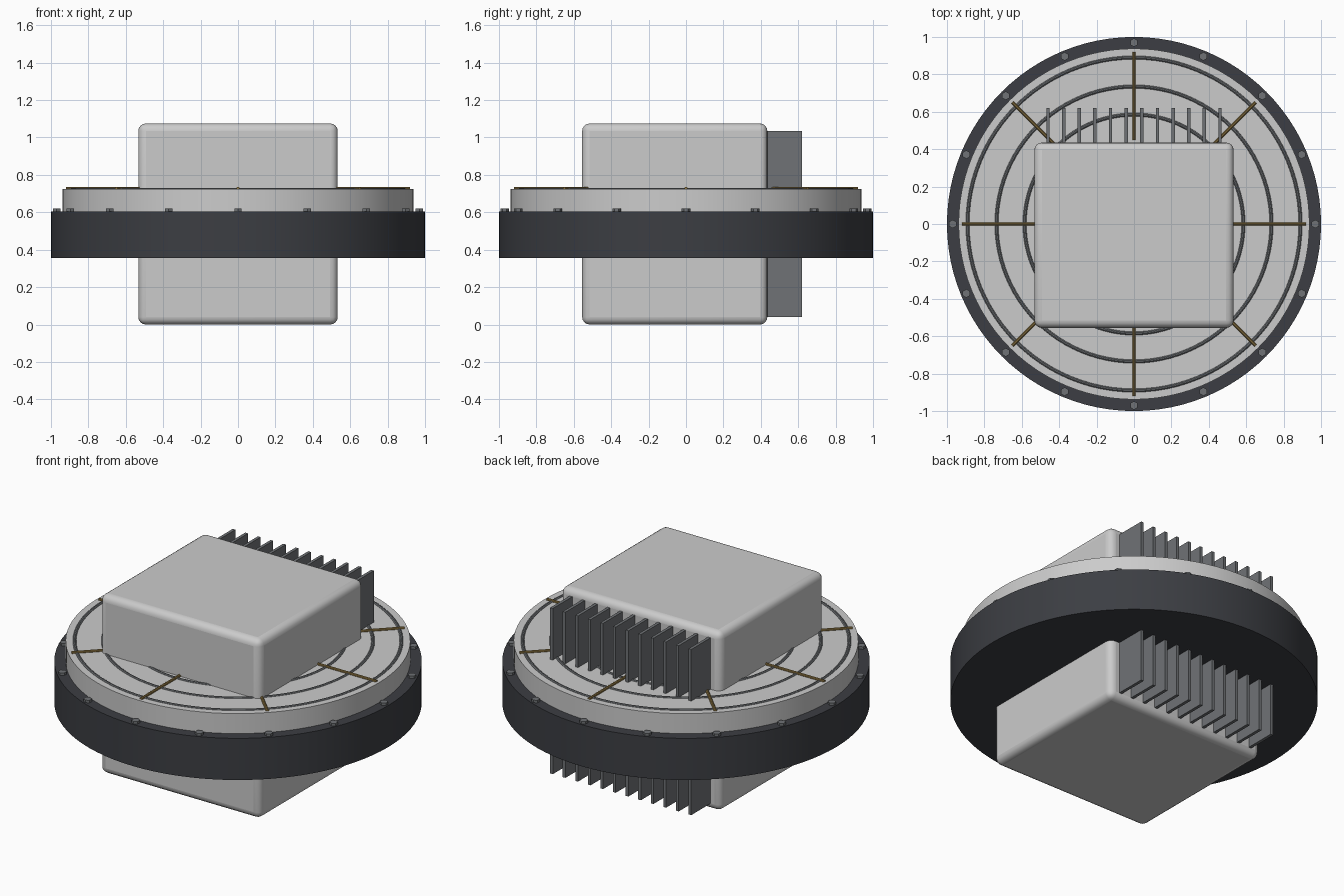
import bpy
from math import cos, sin, pi

if "Cube" in bpy.data.objects:
    bpy.data.objects.remove(bpy.data.objects["Cube"])


def material(name, rgb):
    m = bpy.data.materials.new(name)
    m.diffuse_color = (*rgb, 1)
    m.use_nodes = True
    m.node_tree.nodes["Principled BSDF"].inputs["Base Color"].default_value = m.diffuse_color
    return m


dark = material("dark_rubber", (0.045, 0.048, 0.056))
brass = material("brass", (0.30, 0.20, 0.06))
fin_grey = material("fin_grey", (0.16, 0.17, 0.18))


def finish(name, mat=None, smooth=False):
    o = bpy.context.object
    o.name = name
    if mat:
        o.data.materials.append(mat)
    if smooth:
        bpy.ops.object.shade_smooth_by_angle()
    return o


def cylinder(name, r, z0, z1, sides=96, x=0, y=0, mat=None, smooth=True):
    bpy.ops.mesh.primitive_cylinder_add(vertices=sides, radius=r, depth=z1 - z0,
                                        location=(x, y, (z0 + z1) / 2))
    return finish(name, mat, smooth)


def box(name, lo, hi, bevel=0, mat=None):
    bpy.ops.mesh.primitive_cube_add(size=1, location=[(a + b) / 2 for a, b in zip(lo, hi)])
    bpy.context.object.scale = [b - a for a, b in zip(lo, hi)]
    bpy.ops.object.transform_apply(location=False, rotation=False, scale=True)
    if bevel:
        b = bpy.context.object.modifiers.new("round", "BEVEL")
        b.width, b.segments = bevel, 4
    return finish(name, mat, bevel > 0)


# Dark outer rim and the pale disc standing on it
cylinder("outer_rim", 1.0, 0.355, 0.605, mat=dark)
cylinder("disc", 0.938, 0.60, 0.725)

# Thin concentric ridges on the disc
for i, r in enumerate((0.89, 0.735, 0.585)):
    bpy.ops.mesh.primitive_torus_add(major_radius=r, minor_radius=0.011, major_segments=96,
                                     minor_segments=10, location=(0, 0, 0.72))
    finish(f"disc_ridge_{i}", fin_grey, True)

# Rounded central housing
box("housing", (-0.533, -0.555, 0.0), (0.533, 0.435, 1.075), 0.04)

# Cooling fins on the back of the housing
for i in range(12):
    x = -0.46 + i * 0.92 / 11
    box(f"cooling_fin_{i}", (x - 0.009, 0.42, 0.04), (x + 0.009, 0.62, 1.035), mat=fin_grey)

# Brass spokes lying on the disc
for i in range(8):
    a = i * pi / 4
    mid = 0.685
    bpy.ops.mesh.primitive_cylinder_add(vertices=10, radius=0.009, depth=0.47,
                                        location=(mid * cos(a), mid * sin(a), 0.727),
                                        rotation=(0, pi / 2, a))
    finish(f"spoke_{i}", brass, True)

# Hex bolt heads round the rim
for i in range(16):
    a = i * pi / 8
    cylinder(f"bolt_{i}", 0.023, 0.59, 0.62, 6, 0.97 * cos(a), 0.97 * sin(a),
             mat=fin_grey, smooth=False)
